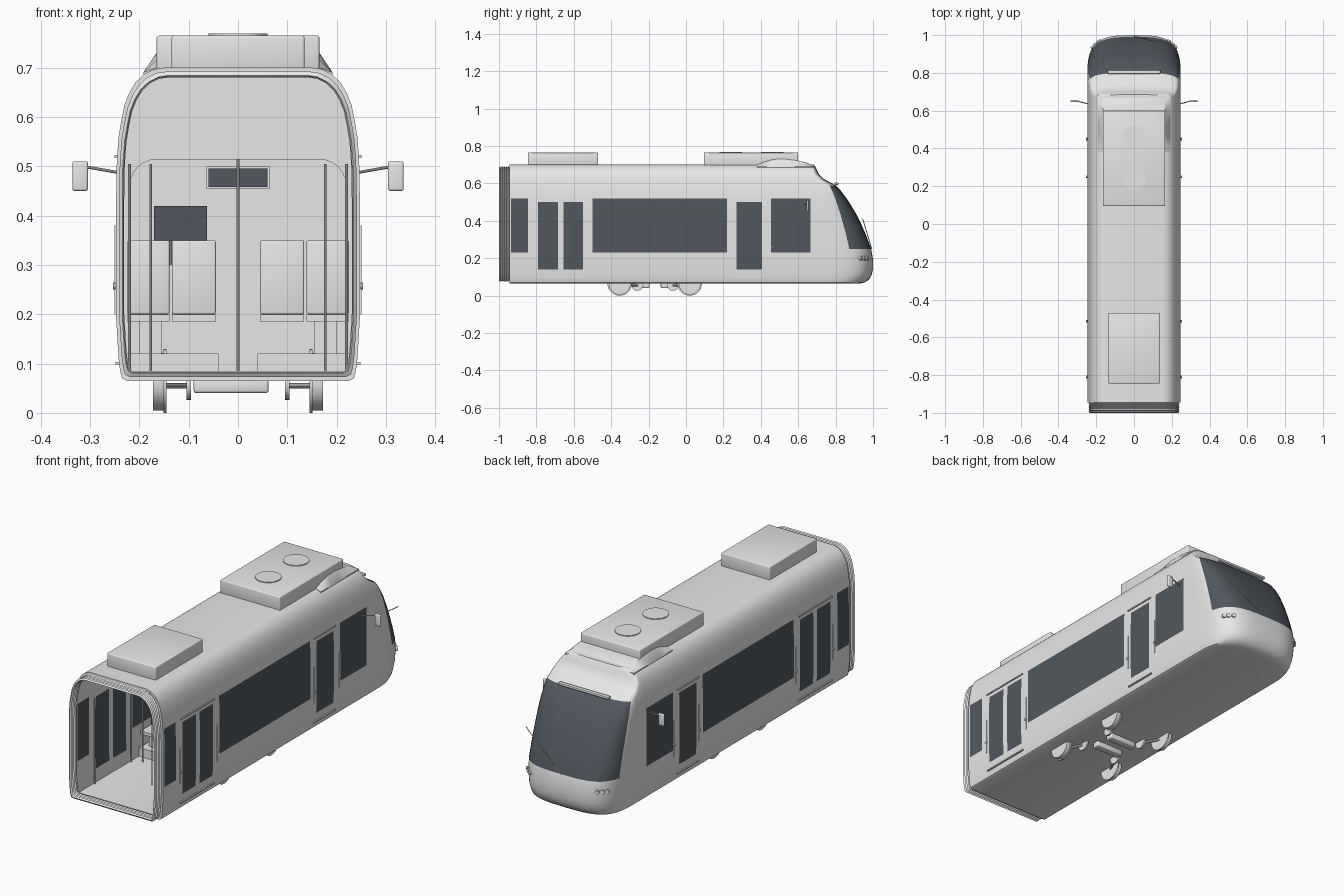
import bpy, bmesh, math
from mathutils import Vector

cube = bpy.data.objects.get("Cube")
if cube:
    bpy.data.objects.remove(cube)


def material(name, rgb):
    m = bpy.data.materials.new(name)
    m.use_nodes = True
    m.diffuse_color = (*rgb, 1)
    m.node_tree.nodes["Principled BSDF"].inputs["Base Color"].default_value = (*rgb, 1)
    return m


GREY = material("light_grey", (0.8, 0.8, 0.8))
GLASS = material("dark_glass", (0.084, 0.097, 0.113))


def finish(name, bm, mats, modifiers=()):
    """Turn a bmesh into an object, apply modifiers and shade it by angle."""
    me = bpy.data.meshes.new(name)
    bm.to_mesh(me)
    bm.free()
    for m in mats:
        me.materials.append(m)
    ob = bpy.data.objects.new(name, me)
    bpy.context.collection.objects.link(ob)
    bpy.ops.object.select_all(action='DESELECT')
    ob.select_set(True)
    bpy.context.view_layer.objects.active = ob
    for kind, settings in modifiers:
        mod = ob.modifiers.new(kind.title(), kind)
        for key, value in settings.items():
            setattr(mod, key, value)
        bpy.ops.object.modifier_apply(modifier=mod.name)
    bpy.ops.object.shade_smooth_by_angle(angle=math.radians(35))


def box(name, x, y, z, mat=GREY, bevel=0):
    bm = bmesh.new()
    bmesh.ops.create_cube(bm, size=1)
    for v in bm.verts:
        v.co = [(r[0] + r[1]) / 2 + c * (r[1] - r[0]) for r, c in zip((x, y, z), v.co)]
    mods = [('BEVEL', dict(width=bevel, segments=3))] if bevel else []
    finish(name, bm, [mat], mods)


def rod(name, a, b, r, sides=10):
    a, b = Vector(a), Vector(b)
    bm = bmesh.new()
    bmesh.ops.create_cone(bm, cap_ends=True, segments=sides, radius1=r, radius2=r,
                          depth=(b - a).length)
    turn = (b - a).to_track_quat('Z', 'Y')
    for v in bm.verts:
        v.co = turn @ v.co + (a + b) / 2
    finish(name, bm, [GREY])


def loft(name, rings, caps=True, mods=()):
    bm = bmesh.new()
    loops = [[bm.verts.new(p) for p in ring] for ring in rings]
    n = len(loops[0])
    for a, b in zip(loops, loops[1:]):
        for i in range(n):
            bm.faces.new((a[i], a[(i + 1) % n], b[(i + 1) % n], b[i]))
    if caps:
        bm.faces.new(loops[0])
        bm.faces.new(loops[-1])
    bmesh.ops.recalc_face_normals(bm, faces=bm.faces)
    finish(name, bm, [GREY], mods)


def interp(table, z):
    for (z0, v0), (z1, v1) in zip(table, table[1:]):
        if z <= z1:
            return v0 + (v1 - v0) * (z - z0) / (z1 - z0)
    return table[-1][1]


# Half cross-section (half width, height), from floor centre to roof centre
SECTION = [(0, .065), (.225, .065), (.235, .07), (.239, .085), (.242, .11), (.244, .14),
           (.247, .19), (.247, .23), (.247, .25), (.247, .32), (.247, .38), (.247, .44),
           (.246, .5), (.245, .52), (.242, .56), (.237, .59), (.23, .625), (.22, .65),
           (.207, .671), (.19, .687), (.17, .697), (.15, .70), (0, .70)]
# Foremost point of the nose and start of its corner, by height
NOSE_FRONT = [(.065, .93), (.07, .955), (.085, .978), (.11, .992), (.14, 1), (.2, 1), (.25, .99),
              (.35, .953), (.44, .908), (.5, .872), (.55, .838), (.59, .80), (.625, .735),
              (.65, .71), (.68, .697), (.70, .685)]
NOSE_START = [(.065, .74), (.25, .78), (.59, .74), (.65, .68), (.70, .67)]
WINDOWS = [(-.935, -.845), (-.5, .22), (.455, .665)]
DOOR_PANES = [(-.79, -.685), (-.655, -.55), (.27, .405)]
NOSE_COLS = 12


def nose_point(w, z, t):
    start, front = interp(NOSE_START, z), interp(NOSE_FRONT, z)
    return Vector((w * max(math.cos(t), 0) ** .6 if t < 1.57 else 0,
                   start + (front - start) * math.sin(t) ** .6, z))


# Body shell: half is lofted, glazed by position, then mirrored and thickened
stations = sorted({-.945, *[y for pair in WINDOWS + DOOR_PANES for y in pair]})
bm = bmesh.new()
cols = [[bm.verts.new((w, y, z)) for w, z in SECTION] for y in stations]
cols += [[bm.verts.new(nose_point(w, z, j / NOSE_COLS * math.pi / 2)) for w, z in SECTION]
         for j in range(NOSE_COLS + 1)]
for j in range(len(cols) - 1):
    for i in range(len(SECTION) - 1):
        f = bm.faces.new((cols[j][i], cols[j + 1][i], cols[j + 1][i + 1], cols[j][i + 1]))
        z = (SECTION[i][1] + SECTION[i + 1][1]) / 2
        if j < len(stations) - 1:
            y = (stations[j] + stations[j + 1]) / 2
            glazed = (any(a < y < b for a, b in WINDOWS) and .23 < z < .52
                      or any(a < y < b for a, b in DOOR_PANES) and .14 < z < .5)
        else:
            glazed = j >= len(stations) + 2 and .25 < z < .59
        f.material_index = int(glazed)
bmesh.ops.remove_doubles(bm, verts=bm.verts, dist=.0005)
finish("body_shell", bm, [GREY, GLASS],
       [('MIRROR', dict(use_clip=True)), ('SOLIDIFY', dict(thickness=.012, offset=-1))])


def outline(y, scale):
    half = [(w * scale, .38 + (z - .38) * scale) for w, z in SECTION]
    return [(x, y, z) for x, z in half] + [(-x, y, z) for x, z in half[-2:0:-1]]


# Gangway bellows at the open end
loft("gangway_bellows", [outline(-1 + .0055 * k, .975 if k % 2 else .95) for k in range(11)],
     caps=False, mods=[('SOLIDIFY', dict(thickness=.004))])

# Cab partition with arched panel, display and screen
loft("cab_partition", [outline(y, .96) for y in (.60, .61)])
arch = [(-.22, .08), (.22, .08)]
for cx, a0 in ((.165, 0), (-.165, 90)):
    arch += [(cx + .055 * math.cos(math.radians(a0 + k * 15)),
              .46 + .055 * math.sin(math.radians(a0 + k * 15))) for k in range(7)]
loft("partition_panel", [[(x, y, z) for x, z in arch] for y in (.59, .60)])
box("display_frame", (-.064, .064), (.58, .59), (.454, .5))
box("display_glass", (-.06, .06), (.574, .58), (.458, .496), GLASS)
box("cab_screen", (-.17, -.063), (.575, .582), (.35, .42), GLASS)
rod("screen_post", (-.137, .585, .3), (-.137, .585, .35), .002)

# Roof units, fans and fairing
box("rear_roof_unit", (-.135, .135), (-.845, -.47), (.695, .765), bevel=.005)
box("front_roof_unit", (-.165, .165), (.095, .60), (.695, .765), bevel=.005)
for y in (.24, .46):
    rod("roof_fan", (0, y, .76), (0, y, .769), .06, 24)
ridge = [(.38, .70), (.42, .716), (.47, .729), (.53, .73), (.6, .722), (.65, .71), (.685, .69)]
loft("roof_fairing", [[(x, y, z if abs(x) < .18 else .69) for y, z in ridge]
                      + [(x, .685, .68), (x, .38, .68)] for x in (-.192, -.165, .165, .192)])

# Poles, seats and trim repeated on both sides
rod("centre_pole", (0, -.68, .077), (0, -.68, .515), .003)
for s in (1, -1):
    def span(a, b):
        return tuple(sorted((s * a, s * b)))

    for x, y in ((.22, -.82), (.22, -.53), (.177, -.5), (.177, .25)):
        rod("grab_pole", (s * x, y, .077), (s * x, y, .505), .003)
    box("seat_platform", span(.04, .225), (-.46, .13), (.075, .12))
    for y in (-.36, .02):
        for x0, x1 in ((.045, .134), (.139, .225)):
            box("seat_back", span(x0, x1), (y - .01, y + .01), (.2, .35), bevel=.004)
            box("seat_cushion", span(x0, x1), (y - .09, y + .09), (.185, .2))
        box("seat_base", span(.155, .2), (y - .06, y + .06), (.12, .185))

    # Door rails, edge handles and buttons
    for y0, y1 in ((-.805, -.54), (.25, .42)):
        box("door_top_rail", span(.238, .25), (y0, y1), (.517, .523))
        box("door_sill", span(.236, .248), (y0, y1), (.097, .103))
    for y in (-.81, -.515, .25, .45):
        box("door_handle", span(.244, .25), (y - .003, y + .003), (.2, .38))
        rod("door_button", (s * .24, y, .257), (s * .253, y, .257), .007)

    # Mirrors
    rod("mirror_arm", (s * .24, .635, .487), (s * .315, .655, .5), .003)
    box("side_mirror", span(.304, .336), (.645, .657), (.45, .51), bevel=.005)

    # Headlight clusters seated on the nose
    for t in (.62, .75, .9):
        p = nose_point(.247, .2, t)
        p.x *= s
        out = Vector((s * .5, 1, 0)).normalized() * .006
        rod("headlight", p - out, p + out, .011, 16)

    # Wheels with flanges, brake discs and bogie links
    for y in (-.355, .02):
        rod("wheel", (s * .15, y, .063), (s * .172, y, .063), .058, 28)
        rod("wheel_flange", (s * .145, y, .065), (s * .151, y, .065), .065, 28)
    for y in (-.26, -.07):
        rod("brake_disc", (s * .095, y, .058), (s * .104, y, .058), .032, 20)
    for y0, y1 in ((-.355, -.26), (.02, -.07)):
        rod("bogie_link", (s * .1, y1, .055), (s * .15, y0, .055), .006)

# Underfloor motors
for y in (-.215, -.115):
    box("underfloor_motor", (-.09, .062), (y - .02, y + .02), (.04, .07), bevel=.006)

# Windscreen light bar and wiper
box("windscreen_bar", (-.14, .14), (.795, .815), (.592, .604), bevel=.003)
rod("wiper_arm", (0, .993, .25), (.225, .945, .41), .002)
